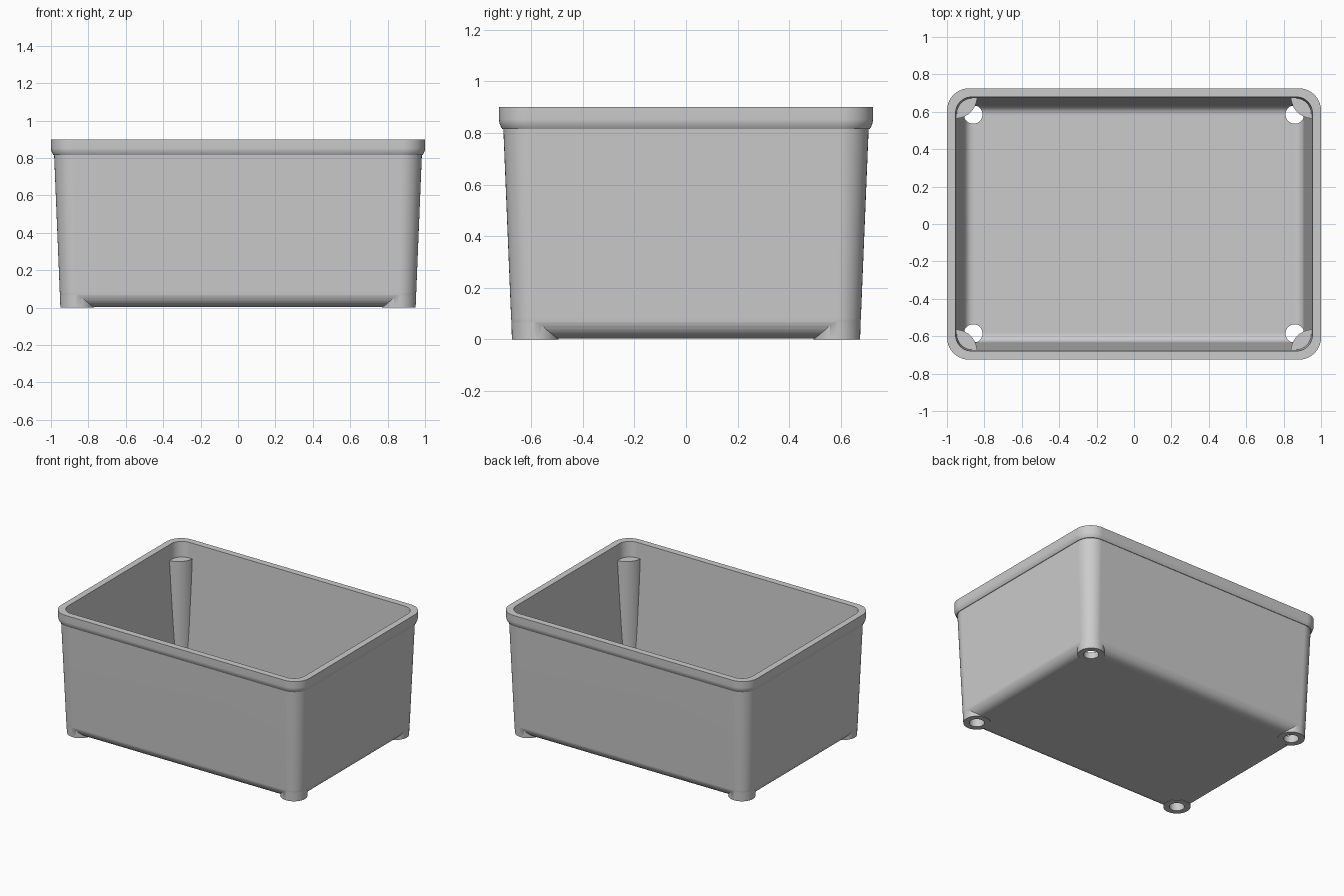
import bpy, bmesh
from math import sin, cos, pi

old = bpy.data.objects.get("Cube")
if old:
    bpy.data.objects.remove(old, do_unlink=True)

HALF_X, HALF_Y, HEIGHT = 1.0, 0.725, 0.9
CORNERS = [(sx, sy) for sx in (-1, 1) for sy in (-1, 1)]

grey = bpy.data.materials.new("plain_grey")
grey.use_nodes = True
grey.diffuse_color = (0.6, 0.6, 0.6, 1)
grey.node_tree.nodes["Principled BSDF"].inputs["Base Color"].default_value = (0.6, 0.6, 0.6, 1)


def ring(inset, radius, z, steps=10):
    """Rounded rectangle, inset from the outer rim."""
    cx, cy = HALF_X - inset - radius, HALF_Y - inset - radius
    pts = []
    for q, (sx, sy) in enumerate([(1, 1), (-1, 1), (-1, -1), (1, -1)]):
        for i in range(steps + 1):
            a = (q + i / steps) * pi / 2
            pts.append((sx * cx + radius * cos(a), sy * cy + radius * sin(a), z))
    return pts


def circle(x, y, radius, z, steps=40):
    return [(x + radius * cos(2 * pi * i / steps),
             y + radius * sin(2 * pi * i / steps), z) for i in range(steps)]


def loft(name, stacks):
    """Closed solids, each from a stack of matching rings."""
    bm = bmesh.new()
    for rings in stacks:
        loops = [[bm.verts.new(p) for p in r] for r in rings]
        n = len(loops[0])
        for lo, hi in zip(loops, loops[1:]):
            for i in range(n):
                j = (i + 1) % n
                bm.faces.new((lo[i], lo[j], hi[j], hi[i]))
        bm.faces.new(loops[0][::-1])
        bm.faces.new(loops[-1])
    bmesh.ops.recalc_face_normals(bm, faces=bm.faces)
    mesh = bpy.data.meshes.new(name)
    bm.to_mesh(mesh)
    bm.free()
    mesh.materials.append(grey)
    obj = bpy.data.objects.new(name, mesh)
    bpy.context.collection.objects.link(obj)
    return obj


def combine(target, tool, operation):
    """Apply a boolean and remove the tool."""
    mod = target.modifiers.new(operation, 'BOOLEAN')
    mod.operation, mod.object, mod.solver = operation, tool, 'EXACT'
    bpy.context.view_layer.objects.active = target
    bpy.ops.object.modifier_apply(modifier=mod.name)
    bpy.data.objects.remove(tool, do_unlink=True)


def fillet(inset, radius, z, size, steps=8):
    """Rings rounding the bottom edge of a wall."""
    out = []
    for i in range(steps + 1):
        a = i / steps * pi / 2
        d = size * (1 - sin(a))
        out.append(ring(inset + d, radius - d, z + size * (1 - cos(a))))
    return out


def cavity(name, grow=0):
    # Tapered inside space with a rounded floor edge
    return loft(name, [fillet(0.092 - grow, 0.08, 0.045 - grow, 0.05)
                       + [ring(0.046 - grow, 0.085, HEIGHT),
                          ring(0.046 - grow, 0.085, HEIGHT + 0.1)]])


# Outer body: drafted walls, rounded bottom edge and thick rim
bin_body = loft("storage_bin", [fillet(0.047, 0.09, 0.003, 0.08) + [
    ring(0.017, 0.11, 0.815), ring(0.013, 0.11, 0.815),
    ring(0.007, 0.113, 0.825), ring(0.002, 0.117, 0.838),
    ring(0, 0.118, 0.852), ring(0, 0.118, HEIGHT)]])

# Round feet continuing the corners down to the ground
feet = loft("feet", [[circle(sx * 0.86, sy * 0.585, 0.09, 0),
                      circle(sx * 0.862, sy * 0.587, 0.09, 0.09),
                      circle(sx * 0.86, sy * 0.585, 0.06, 0.13)] for sx, sy in CORNERS])
combine(bin_body, feet, 'UNION')
combine(bin_body, cavity("cavity"), 'DIFFERENCE')

# Stacking posts in the inside corners
posts = loft("corner_posts", [[circle(sx * 0.955, sy * 0.68, 0.116, 0.02),
                               circle(sx * 0.955, sy * 0.68, 0.116, 0.79)]
                              for sx, sy in CORNERS])
combine(posts, cavity("post_limit", 0.01), 'INTERSECT')
combine(bin_body, posts, 'UNION')

# Round holes through the feet
holes = loft("holes", [[circle(sx * 0.86, sy * 0.586, 0.05, -0.05),
                        circle(sx * 0.86, sy * 0.586, 0.05, 0.1)] for sx, sy in CORNERS])
combine(bin_body, holes, 'DIFFERENCE')

# Smooth shading with crisp edges
bpy.ops.object.select_all(action='DESELECT')
bin_body.select_set(True)
bpy.context.view_layer.objects.active = bin_body
bpy.ops.object.shade_smooth_by_angle(angle=pi / 6)
weighted = bin_body.modifiers.new("weighted_normals", 'WEIGHTED_NORMAL')
weighted.keep_sharp = True
